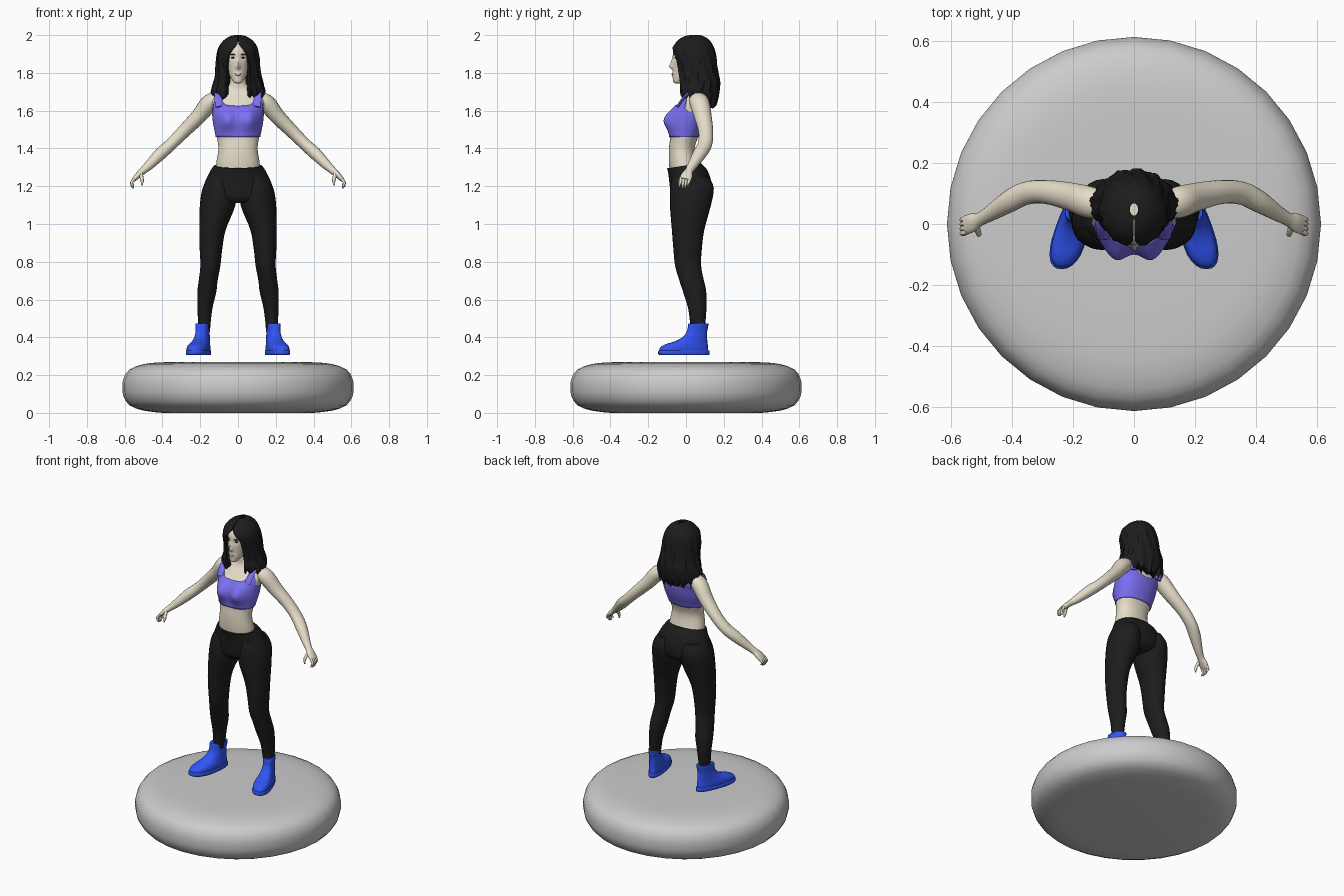
import bpy, bmesh
from math import sin, cos, pi, exp, radians, degrees, copysign
from mathutils import Vector, Matrix


def material(name, r, g, b):
    m = bpy.data.materials.new(name)
    m.diffuse_color = (r, g, b, 1)
    return m


SKIN = material("skin", 0.80, 0.73, 0.59)
BLACK = material("black", 0.012, 0.012, 0.012)
TOP = material("violet_blue", 0.2, 0.16, 0.9)
BLUE = material("blue", 0.03, 0.09, 0.92)
LIP = material("lip", 0.62, 0.47, 0.40)


def finish(name, bm, mat, mirror=False, angle=50):
    bmesh.ops.recalc_face_normals(bm, faces=bm.faces)
    me = bpy.data.meshes.new(name)
    bm.to_mesh(me)
    bm.free()
    me.shade_smooth()
    me.set_sharp_from_angle(angle=radians(angle))
    if mat:
        me.materials.append(mat)
    ob = bpy.data.objects.new(name, me)
    bpy.context.collection.objects.link(ob)
    if mirror:
        ob.modifiers.new("mirror", 'MIRROR').use_clip = False
    return ob


def skin(name, rings, mat, mirror=False, caps=True, angle=50):
    """Joins closed rings of points into a surface."""
    bm = bmesh.new()
    rows = [[bm.verts.new(p) for p in ring] for ring in rings]
    n = len(rows[0])
    for a, b in zip(rows, rows[1:]):
        for i in range(n):
            j = (i + 1) % n
            bm.faces.new((a[i], a[j], b[j], b[i]))
    if caps:
        bm.faces.new(rows[0])
        bm.faces.new(rows[-1])
    return finish(name, bm, mat, mirror, angle)


def smooth(secs, sub):
    """Catmull-Rom interpolation through tuples of numbers."""
    pts = [secs[0]] + list(secs) + [secs[-1]]
    out = []
    for a, b, c, d in zip(pts, pts[1:], pts[2:], pts[3:]):
        for k in range(sub):
            t = k / sub
            out.append(tuple(0.5 * (2 * q + (r - p) * t + (2 * p - 5 * q + 4 * r - s) * t * t
                                    + (3 * q - p - 3 * r + s) * t ** 3)
                             for p, q, r, s in zip(a, b, c, d)))
    return out + [tuple(secs[-1])]


def level(z, rx, yf, yb, cx=0):
    return (cx, (yf + yb) / 2, z, rx, (yb - yf) / 2)


def oval(a, power):
    c, s = cos(a), sin(a)
    return copysign(abs(c) ** (2 / power), c), copysign(abs(s) ** (2 / power), s)


def loft(name, secs, mat, n=24, sub=4, deform=None, power=2.0, ref=None, **kw):
    """Oval sections (x, y, z, rx, ry); horizontal, or square to the path if ref is given."""
    secs = smooth(secs, sub)
    rings = []
    for i, (x, y, z, rx, ry) in enumerate(secs):
        u, v = Vector((1, 0, 0)), Vector((0, 1, 0))
        if ref:
            t = Vector(secs[min(i + 1, len(secs) - 1)][:3]) - Vector(secs[max(i - 1, 0)][:3])
            u = t.cross(Vector(ref)).normalized()
            v = u.cross(t).normalized()
        ring = []
        for k in range(n):
            c, s = oval(2 * pi * k / n, power)
            p = Vector((x, y, z)) + u * rx * c + v * ry * s
            ring.append(deform(p) if deform else p)
        rings.append(ring)
    return skin(name, rings, mat, **kw)


def ellipsoid(name, loc, size, mat, mirror=False):
    bm = bmesh.new()
    bmesh.ops.create_uvsphere(bm, u_segments=16, v_segments=10, radius=1,
                              matrix=Matrix.Translation(loc) @ Matrix.Diagonal((*size, 1)))
    return finish(name, bm, mat, mirror)


def bump(p, x, z, sx, sz):
    return exp(-((p.x - x) / sx) ** 2 / 2 - ((p.z - z) / sz) ** 2 / 2)


# round display base
base = [(0.40, 0), (0.50, 0.012), (0.575, 0.04), (0.607, 0.09), (0.612, 0.135),
        (0.607, 0.18), (0.575, 0.23), (0.50, 0.258), (0.40, 0.268), (0.2, 0.27)]
loft("base", [(0, 0, z, r, r) for r, z in base], None, n=32, sub=2)


# torso and neck
def bust(p):
    if p.y < 0.02:
        p.y -= 0.05 * (bump(p, 0.06, 1.55, 0.036, 0.042) + bump(p, -0.06, 1.55, 0.036, 0.042))
    return p


torso = [level(*s) for s in (
    (1.24, .12, -.08, .09), (1.32, .115, -.09, .06), (1.40, .104, -.09, .047),
    (1.47, .114, -.08, .068), (1.54, .127, -.07, .095), (1.60, .133, -.06, .108),
    (1.65, .142, -.03, .115), (1.69, .125, 0, .108), (1.715, .075, .01, .098),
    (1.74, .046, .01, .085), (1.79, .042, .01, .08))]
loft("torso", torso, SKIN, n=48, sub=6, deform=bust, power=2.15)

# cropped top following the torso, with a scooped upper edge
dense = smooth(torso, 12)
EDGE = [(0, 1.625), (25, 1.63), (40, 1.665), (52, 1.665), (70, 1.61), (90, 1.59),
        (115, 1.61), (130, 1.66), (142, 1.66), (160, 1.61), (180, 1.60)]


def at(table, t):
    for a, b in zip(table, table[1:]):
        if a[0] <= t <= b[0]:
            return a[1] + (b[1] - a[1]) * (t - a[0]) / (b[0] - a[0])


rings = []
for i in range(17):
    ring = []
    for k in range(96):
        a = 2 * pi * k / 96
        d = degrees(abs((a + pi / 2 + pi) % (2 * pi) - pi))
        z = 1.46 + (at(EDGE, d) - 1.46) * i / 16
        s = min(dense, key=lambda q: abs(q[2] - z))
        rx, cy, ry = (at([(q[2], q[j]) for q in dense], z) for j in (3, 1, 4))
        c, sn = oval(a, 2.15)
        ring.append(bust(Vector(((rx + .006) * c, cy + (ry + .006) * sn, z))))
    rings.append(ring)
skin("crop_top", rings, TOP, caps=False).modifiers.new("thickness", 'SOLIDIFY').thickness = 0.006

# shoulder straps
loft("straps", [(.098, -.045, 1.62, .007, .022), (.105, -.015, 1.665, .007, .02),
                (.107, .025, 1.698, .007, .018), (.107, .07, 1.705, .007, .018),
                (.104, .108, 1.675, .007, .02), (.095, .108, 1.62, .007, .022)],
     TOP, n=12, ref=(1, 0, 0), mirror=True)

# arms running into the palms
loft("arms", [(.10, .06, 1.66, .04, .045), (.15, .072, 1.64, .047, .052), (.21, .09, 1.568, .041, .046),
              (.29, .105, 1.487, .035, .039), (.355, .10, 1.422, .032, .038), (.41, .073, 1.372, .033, .036),
              (.47, .035, 1.312, .025, .026), (.505, .015, 1.28, .019, .022),
              (.53, .004, 1.257, .016, .031), (.552, -.004, 1.234, .011, .031)],
     SKIN, n=20, ref=(0, 1, 0), mirror=True)

# fingers and thumbs
for i in range(4):
    y, dz = -.027 + i * .015, (0.006, 0, 0.002, 0.012)[i]
    loft(f"finger_{i + 1}", [(.545, y, 1.243, .008, .008), (.562, y - .003, 1.222, .008, .008),
                             (.561, y - .006, 1.203 + dz, .007, .007), (.553, y - .008, 1.188 + dz, .004, .004)],
         SKIN, n=8, sub=3, ref=(0, 1, 0), mirror=True)
loft("thumb", [(.515, -.004, 1.268, .010, .012), (.51, -.026, 1.245, .010, .010),
               (.507, -.034, 1.225, .008, .008), (.511, -.037, 1.205, .004, .004)],
     SKIN, n=8, sub=3, ref=(0, 1, 0), mirror=True)


# leggings: hips with a tilted waistband, then the legs
def waist(p):
    p.z += 0.15 * p.y * max(0, (p.z - 1.2) / 0.11)
    return p


loft("leggings_hips", [level(*s) for s in (
    (1.31, .128, -.10, .078), (1.27, .152, -.093, .115), (1.20, .182, -.086, .138),
    (1.14, .18, -.08, .13), (1.11, .13, -.055, .09))], BLACK, n=40, deform=waist)
loft("leggings_legs", [level(*s) for s in (
    (1.25, .06, -.07, .12, .095), (1.19, .085, -.083, .147, .102), (1.10, .094, -.085, .132, .108),
    (.97, .07, -.075, .097, .135), (.87, .06, -.067, .084, .143), (.78, .053, -.058, .08, .146),
    (.70, .05, -.035, .095, .158), (.64, .05, -.015, .107, .165), (.55, .039, .012, .108, .175),
    (.44, .031, .025, .10, .18))], BLACK, n=24, mirror=True)


# boots turned slightly outward, wider at the ball of the foot
def foot(p):
    return Vector((0.2 - 0.25 * p.y + p.x * (1 - 1.8 * p.y), p.y, p.z))


loft("boots", [level(*s) for s in (
    (.325, .049, -.142, .118), (.345, .050, -.138, .117), (.362, .047, -.112, .115),
    (.378, .043, -.062, .113), (.40, .040, -.02, .112), (.43, .038, .004, .112),
    (.47, .042, .012, .119), (.474, .036, .018, .112))],
    BLUE, n=28, deform=foot, power=2.3, mirror=True)
loft("boot_soles", [level(*s) for s in (
    (.306, .050, -.138, .122), (.312, .053, -.147, .125), (.326, .053, -.147, .125), (.331, .050, -.143, .121))],
    BLUE, n=28, sub=2, deform=foot, power=2.3, mirror=True)


# head with sculpted nose, eye sockets and mouth
def face(p):
    if p.y < 0:
        p.y -= .017 * bump(p, 0, 1.833, .008, .010) + .009 * bump(p, 0, 1.855, .007, .018)
        p.y += .008 * (bump(p, .025, 1.88, .012, .009) + bump(p, -.025, 1.88, .012, .009))
        p.y -= .005 * bump(p, 0, 1.792, .014, .008)
    return p


loft("head", [level(*s) for s in (
    (1.745, .014, -.058, -.03), (1.752, .024, -.068, -.01), (1.775, .039, -.070, .04),
    (1.80, .050, -.068, .08), (1.84, .058, -.069, .105), (1.89, .064, -.070, .12),
    (1.93, .062, -.062, .12), (1.965, .045, -.03, .10))], SKIN, n=64, sub=6, deform=face)
ellipsoid("eyes", (.025, -.054, 1.88), (.011, .007, .004), BLACK, True)
ellipsoid("brows", (.027, -.061, 1.897), (.015, .006, .0025), BLACK, True)
ellipsoid("lips", (0, -.070, 1.792), (.018, .006, .006), LIP)

# wavy hair: C-shaped sections (z, rx, front y, back y, half opening in degrees)
hair = [(2.0, .018, .02, .075, 2), (1.993, .045, -.01, .095, 2), (1.975, .073, -.04, .122, 2),
        (1.95, .094, -.062, .14, 4), (1.925, .105, -.074, .15, 16), (1.89, .112, -.072, .158, 28),
        (1.84, .116, -.06, .165, 31), (1.79, .12, -.05, .172, 31), (1.75, .13, -.045, .18, 30),
        (1.71, .142, -.045, .172, 28), (1.68, .138, -.035, .16, 30), (1.668, .125, -.02, .145, 33)]
rings = []
for z, rx, yf, yb, gap in smooth(hair, 4):
    ring = []
    m = 72
    for k in range(2 * m):
        f = k / (m - 1) if k < m else (2 * m - 1 - k) / (m - 1)
        a = radians(gap) + f * (2 * pi - 2 * radians(gap))
        wave = min(1, (2.0 - z) * 8) * (.025 * sin(13 * a + 25 * z) + .018 * sin(31 * a - 12 * z))
        r = (1 + wave) if k < m else (.74 + .5 * wave)
        y = (yf + yb) / 2 - (yb - yf) / 2 * cos(a) * r
        drop = max(0, 1.75 - z) * (.2 - .25 * cos(a) + .2 * sin(17 * a) + .12 * sin(29 * a))
        ring.append(Vector((rx * sin(a) * r, y, z - drop)))
    rings.append(ring)
skin("hair", rings, BLACK)
